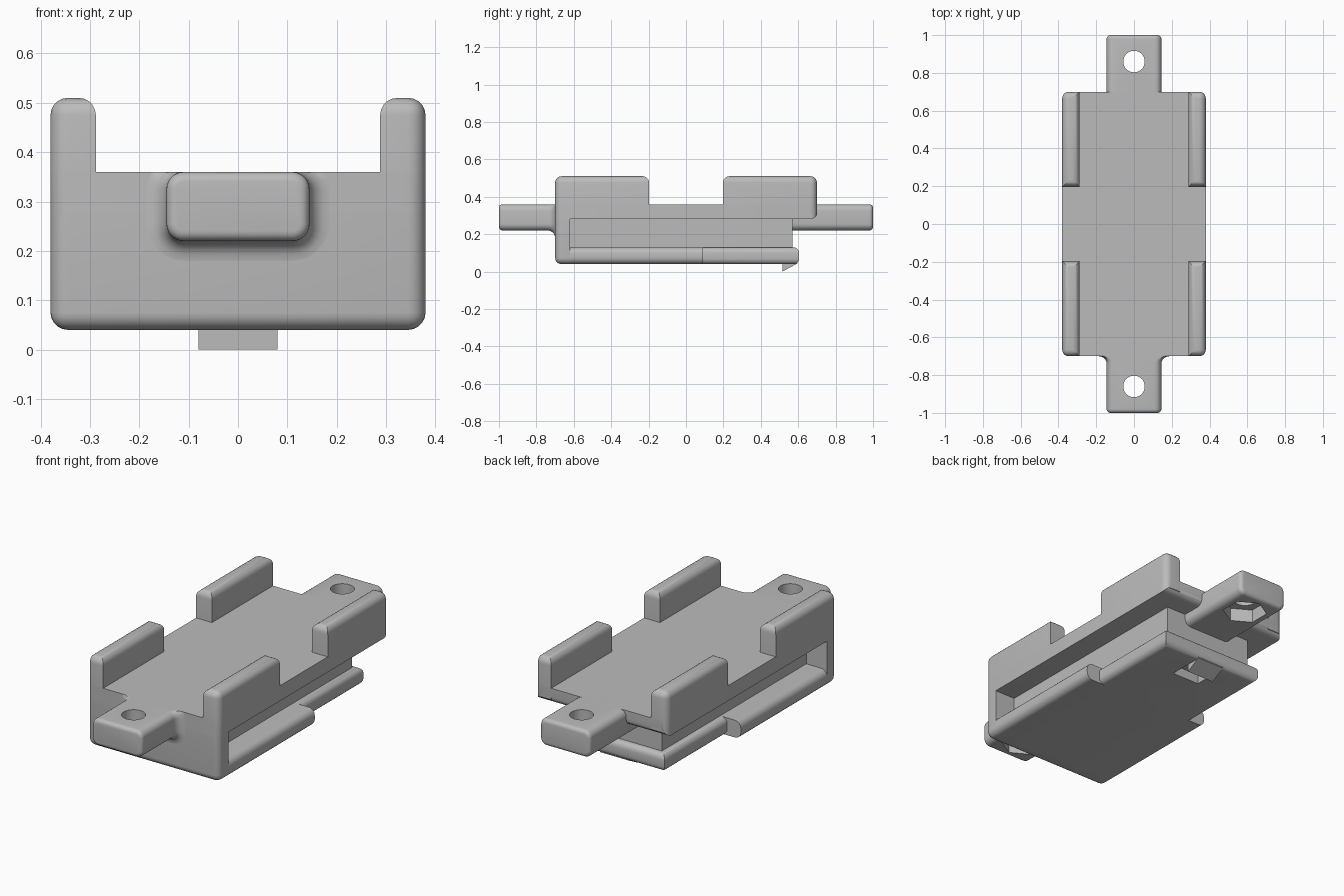
import bpy, bmesh, math
from mathutils import Vector

cube = bpy.data.objects.get("Cube")
if cube:
    bpy.data.objects.remove(cube, do_unlink=True)

GREY = bpy.data.materials.new("plain grey")
GREY.use_nodes = True
COLOUR = (0.5, 0.5, 0.5, 1)
GREY.diffuse_color = COLOUR
GREY.node_tree.nodes["Principled BSDF"].inputs["Base Color"].default_value = COLOUR

W, L, R = 0.38, 0.70, 0.035   # half width, half length, edge radius
DECK = 0.36                   # height of the deck surface


def finish(name, bm):
    bmesh.ops.recalc_face_normals(bm, faces=bm.faces)
    mesh = bpy.data.meshes.new(name)
    bm.to_mesh(mesh)
    bm.free()
    mesh.materials.append(GREY)
    obj = bpy.data.objects.new(name, mesh)
    bpy.context.collection.objects.link(obj)
    return obj


def smooth(obj):
    bpy.ops.object.select_all(action='DESELECT')
    obj.select_set(True)
    bpy.context.view_layer.objects.active = obj
    bpy.ops.object.shade_smooth_by_angle(angle=math.radians(35))


def box(name, xs, ys, zs, rounded=None, radius=R):
    """Box whose edges are rounded where rounded(sx, sy, sz) is true."""
    bm = bmesh.new()
    bmesh.ops.create_cube(bm, size=2)
    if rounded:
        edges = [e for e in bm.edges
                 if rounded(*(round(c) for c in (e.verts[0].co + e.verts[1].co) / 2))]
    for v in bm.verts:
        v.co = Vector([(a + b) / 2 + c * (b - a) / 2
                       for c, (a, b) in zip(v.co, (xs, ys, zs))])
    if rounded:
        bmesh.ops.bevel(bm, geom=edges, offset=radius, segments=5,
                        profile=0.5, affect='EDGES', clamp_overlap=True)
    obj = finish(name, bm)
    smooth(obj)
    return obj


def cylinder(name, sides, radius, y, z0, z1):
    bm = bmesh.new()
    bmesh.ops.create_cone(bm, cap_ends=True, segments=sides, radius1=radius,
                          radius2=radius, depth=z1 - z0)
    bmesh.ops.translate(bm, vec=(0, y, (z0 + z1) / 2), verts=bm.verts)
    return finish(name, bm)


def cut(obj, *cutters):
    for cutter in cutters:
        mod = obj.modifiers.new("cut", 'BOOLEAN')
        mod.operation, mod.solver, mod.object = 'DIFFERENCE', 'EXACT', cutter
        cutter.hide_render = True
        bpy.context.view_layer.objects.active = obj
        bpy.ops.object.modifier_apply(modifier=mod.name)
        bpy.data.objects.remove(cutter, do_unlink=True)
    smooth(obj)


def tab(name, side, sections):
    """Loft of rounded rectangles; each section is (y, outward growth)."""
    bm = bmesh.new()
    rings = []
    cx, cz, mid = 0.145 - R, 0.07 - R, 0.29
    for y, grow in sections:
        ring = []
        for k, (sx, sz) in enumerate([(1, 1), (-1, 1), (-1, -1), (1, -1)]):
            for i in range(7):
                a = math.radians(90 * k + 15 * i)
                ring.append(bm.verts.new((
                    sx * cx + (R + grow) * math.cos(a), side * y,
                    min(DECK, mid + sz * cz + (R + grow) * math.sin(a)))))
        rings.append(ring)
    for a, b in zip(rings, rings[1:]):
        for i in range(len(a)):
            j = (i + 1) % len(a)
            bm.faces.new((a[i], a[j], b[j], b[i]))
    bm.faces.new(rings[0])
    bm.faces.new(rings[-1])
    obj = finish(name, bm)
    # screw hole with a six-sided nut pocket underneath
    y = side * 0.86
    cut(obj, cylinder("screw_hole_cutter", 32, 0.057, y, 0.1, 0.5),
        cylinder("nut_pocket_cutter", 6, 0.11, y, 0.1, 0.29))


# Deck, front wall and core
box("deck", (-W, W), (-L, L), (0.28, DECK),
    lambda x, y, z: z == 0 or (y == 1 and z == -1))
box("front_wall", (-W, W), (-L, -0.62), (0.04, DECK),
    lambda x, y, z: (z == 0 and y == -1) or (z == -1 and (x != 0 or y == -1)))
box("core", (-0.26, 0.26), (-0.65, 0.57), (0.10, 0.30))

# Bottom plate in two widths, with a release pocket
box("wide_bottom_plate", (-W, W), (-0.64, 0.09), (0.04, 0.13),
    lambda x, y, z: y == 0)
plate = box("narrow_bottom_plate", (-0.30, 0.30), (0.0, 0.605), (0.04, 0.13),
            lambda x, y, z: y == 0 or (y == 1 and x == 0), 0.03)
cut(plate, box("pocket_cutter", (-0.08, 0.08), (0.40, 0.515), (0.0, 0.09)))

# Wedge latch below the plate
bm = bmesh.new()
ends = [[bm.verts.new((x, y, z)) for y, z in
         ((0.515, 0.0), (0.595, 0.043), (0.595, 0.06), (0.515, 0.06))]
        for x in (-0.08, 0.08)]
for end in ends:
    bm.faces.new(end)
for i in range(4):
    j = (i + 1) % 4
    bm.faces.new((ends[0][i], ends[0][j], ends[1][j], ends[1][i]))
finish("latch_wedge", bm)

# Four side guides standing on the deck
for sx, side in ((1, "left"), (-1, "right")):
    for sy, end in ((1, "back"), (-1, "front")):
        box(f"{end}_{side}_guide", sorted((sx * 0.288, sx * W)),
            sorted((sy * 0.197, sy * L)), (0.30, 0.51),
            lambda x, y, z: z == 1 or (z == 0 and x == sx and y == sy))

# Mounting tabs with rounded tips; the front one flares into the wall
TIP, FLARE = 0.02, 0.04
STEPS = [math.radians(18 * i) for i in range(6)]
tip = [(1 - TIP + TIP * math.sin(a), -TIP * (1 - math.cos(a))) for a in STEPS]
flare = [(L + FLARE * (1 - math.cos(a)), FLARE * (1 - math.sin(a))) for a in STEPS]
tab("front_tab", -1, [(0.67, FLARE)] + flare + tip)
tab("back_tab", 1, [(0.50, 0)] + tip)
